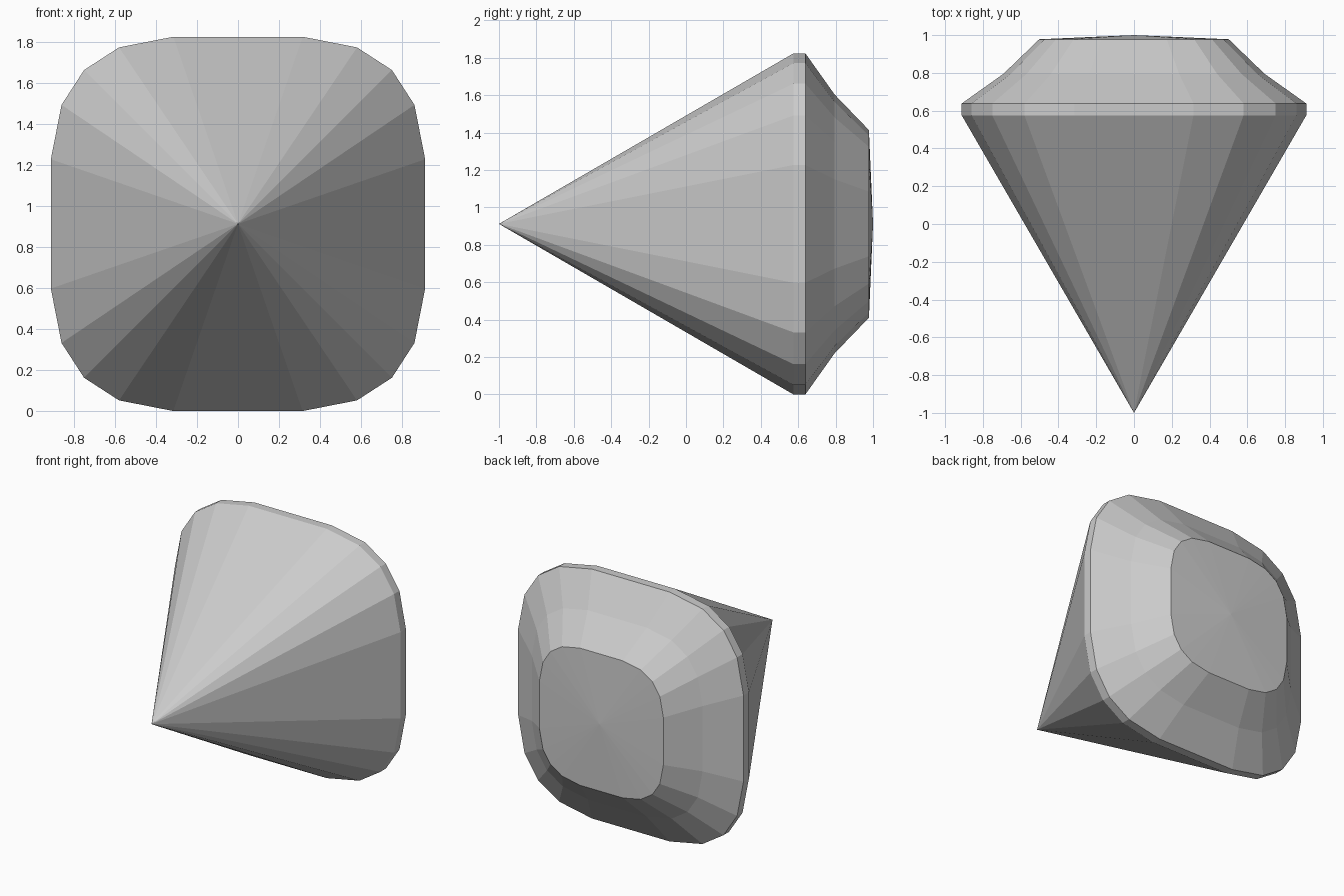
import bpy, bmesh

if "Cube" in bpy.data.objects:
    bpy.data.objects.remove(bpy.data.objects["Cube"])

CENTRE_Z = 0.912
# one quadrant of the cushion-shaped outline (x, z), repeated by rotation
QUADRANT = [(0.912, -0.315), (0.912, 0.315), (0.86, 0.58), (0.75, 0.75), (0.58, 0.86)]
# girdle and crown profile: (y, scale of outline)
PROFILE = [(0.575, 1.0), (0.638, 1.0), (0.795, 0.758), (0.978, 0.55)]

outline = []
pts = QUADRANT
for _ in range(4):
    outline += pts
    pts = [(-z, x) for x, z in pts]
n = len(outline)

bm = bmesh.new()
rings = [[bm.verts.new((x * s, y, z * s + CENTRE_Z)) for x, z in outline]
         for y, s in PROFILE]
culet = bm.verts.new((0, -1, CENTRE_Z))
table = bm.verts.new((0, 1, CENTRE_Z))

for i in range(n):
    j = (i + 1) % n
    # pointed pavilion and shallow table
    bm.faces.new((culet, rings[0][i], rings[0][j]))
    bm.faces.new((table, rings[-1][j], rings[-1][i]))
    # girdle and crown facets
    for a, b in zip(rings, rings[1:]):
        bm.faces.new((a[i], b[i], b[j], a[j]))

bmesh.ops.recalc_face_normals(bm, faces=bm.faces[:])
mesh = bpy.data.meshes.new("cut_gem")
bm.to_mesh(mesh)
bm.free()
gem = bpy.data.objects.new("cut_gem", mesh)
bpy.context.collection.objects.link(gem)
